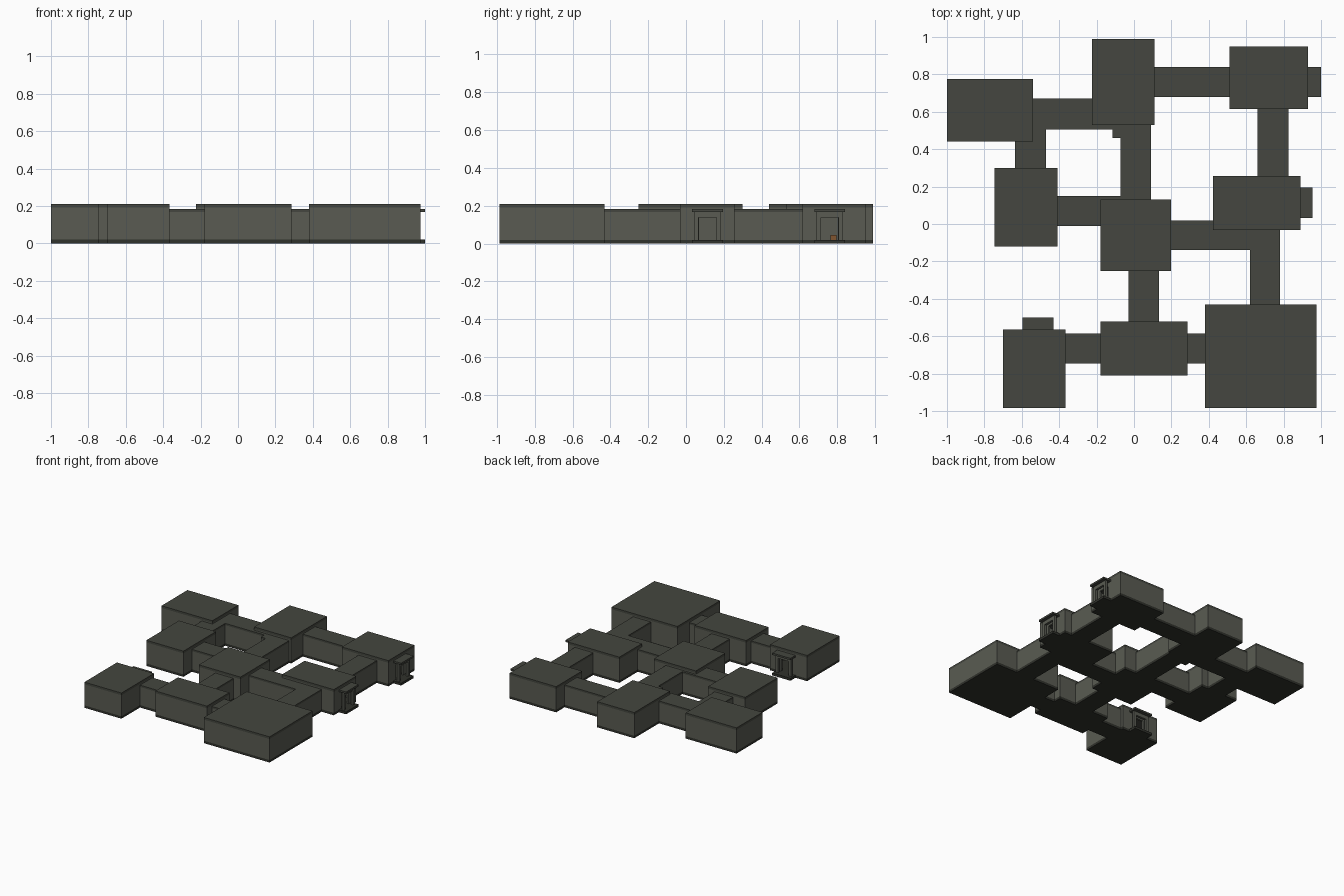
import bpy, bmesh

if "Cube" in bpy.data.objects:
    bpy.data.objects.remove(bpy.data.objects["Cube"])

T = 0.015                                   # wall thickness
Z_FLOOR, Z_LOW, Z_CORR, Z_WALL, Z_TOP = 0.02, 0.168, 0.183, 0.192, 0.21

# rooms: x0, x1, y0, y1
ROOMS = [(-1.0, -.54, .44, .775), (-.225, .11, .53, .99), (.51, .93, .615, .95),
         (-.745, -.41, -.12, .30), (-.18, .197, -.25, .13), (.423, .89, -.033, .257),
         (-.70, -.365, -.985, -.565), (-.18, .285, -.81, -.52), (.38, .975, -.985, -.43)]
# corridors: x0, x1, y0, y1, direction of travel ('' = solid corner filler)
CORRIDORS = [(-.54, -.115, .505, .67, 'x'), (-.635, -.47, .30, .505, 'y'),
             (.11, .51, .68, .84, 'x'), (.66, .825, .257, .615, 'y'),
             (-.072, .092, .13, .53, 'y'), (-.115, -.072, .46, .53, ''),
             (-.41, -.072, -.01, .15, 'x'), (.197, .75, -.14, .02, 'x'),
             (.62, .78, -.43, -.033, 'y'), (-.03, .133, -.52, -.25, 'y'),
             (-.365, -.18, -.745, -.585, 'x'), (.285, .38, -.745, -.585, 'x')]
# exits: open porches outside an outer door
EXITS = [(.93, 1.0, .68, .84, 'x'), (.89, .955, .033, .195, 'x'),
         (-.595, -.43, -.565, -.50, 'y')]


def material(name, c):
    m = bpy.data.materials.new(name)
    m.diffuse_color = (*c, 1)
    m.use_nodes = True
    m.node_tree.nodes["Principled BSDF"].inputs["Base Color"].default_value = m.diffuse_color
    return m


WALL = material("wall_stone", (.10, .105, .085))
ROOF = material("roof_stone", (.058, .062, .05))
FLOOR = material("floor_stone", (.03, .032, .025))
WOOD = material("wood", (.22, .09, .03))


def grow(r, dx, dy):
    return (r[0] - dx, r[1] + dx, r[2] - dy, r[3] + dy)


def passage(c, side):
    return grow(c, T + .001, -side) if c[4] == 'x' else grow(c, -side, T + .001)


def inside(rects, x, y):
    return any(r[0] < x < r[1] and r[2] < y < r[3] for r in rects)


ROOM_IN = [grow(r, -T, -T) for r in ROOMS]
PASS_IN = [passage(c, T) for c in CORRIDORS if c[4]]
DOOR_IN = [passage(e, .035) for e in EXITS]


def finish(bm, name, mat):
    me = bpy.data.meshes.new(name)
    bm.to_mesh(me)
    bm.free()
    me.materials.append(mat)
    ob = bpy.data.objects.new(name, me)
    bpy.context.collection.objects.link(ob)
    return ob


def box(name, x0, x1, y0, y1, z0, z1, mat):
    bm = bmesh.new()
    bmesh.ops.create_cube(bm, size=1)
    for v in bm.verts:
        v.co = ((x0 + x1) / 2 + v.co.x * (x1 - x0), (y0 + y1) / 2 + v.co.y * (y1 - y0),
                (z0 + z1) / 2 + v.co.z * (z1 - z0))
    return finish(bm, name, mat)


def plan_solid(name, rects, zs, test, mat):
    """Skin every cell of the plan grid where test(x, y, z) is true."""
    axes = [sorted({round(v, 4) for r in rects for v in r[0:2]}),
            sorted({round(v, 4) for r in rects for v in r[2:4]}), zs]
    n = [len(a) - 1 for a in axes]
    mid = lambda a, i: (axes[a][i] + axes[a][i + 1]) / 2
    full = {(i, j, k) for i in range(n[0]) for j in range(n[1]) for k in range(n[2])
            if test(mid(0, i), mid(1, j), mid(2, k))}
    bm = bmesh.new()
    for c in full:
        for a in range(3):
            for s in (0, 1):
                nb = list(c)
                nb[a] += 2 * s - 1
                if tuple(nb) in full:
                    continue
                b, d = (a + 1) % 3, (a + 2) % 3
                quad = []
                for p, q in ((0, 0), (1, 0), (1, 1), (0, 1)):
                    co = [0, 0, 0]
                    co[a], co[b], co[d] = axes[a][c[a] + s], axes[b][c[b] + p], axes[d][c[d] + q]
                    quad.append(bm.verts.new(co))
                bm.faces.new(quad if s else quad[::-1])
    bmesh.ops.remove_doubles(bm, verts=bm.verts, dist=1e-5)
    bmesh.ops.dissolve_limit(bm, angle_limit=.01, verts=bm.verts, edges=bm.edges)
    return finish(bm, name, mat)


# floor slab under everything
plan_solid("floor", ROOMS + CORRIDORS + EXITS, [0, Z_FLOOR],
           lambda x, y, z: inside(ROOMS + CORRIDORS + EXITS, x, y), FLOOR)


# walls with doorways where passages meet rooms
def is_wall(x, y, z):
    if inside(ROOM_IN, x, y):
        return False
    opened = z < Z_LOW and inside(PASS_IN, x, y) or z < .14 and inside(DOOR_IN, x, y)
    if inside(ROOMS, x, y):
        return not opened
    return z < Z_LOW and inside(CORRIDORS, x, y) and not opened


plan_solid("walls", ROOMS + CORRIDORS + ROOM_IN + PASS_IN + DOOR_IN,
           [Z_FLOOR, .14, Z_LOW, Z_WALL], is_wall, WALL)

# roofs: low ones over corridors and porches, high ones over rooms
plan_solid("corridor_roof", ROOMS + CORRIDORS + EXITS, [Z_LOW, Z_CORR],
           lambda x, y, z: inside(CORRIDORS + EXITS, x, y) and not inside(ROOMS, x, y), ROOF)
for i, r in enumerate(ROOMS):
    box(f"room_roof_{i}", *r, Z_WALL, Z_TOP, ROOF)

# free-standing door frames in the porches
for i, (x0, x1, y0, y1, d) in enumerate(EXITS):
    lo, hi, out = (y0, y1, x1) if d == 'x' else (x0, x1, y1)
    m = (lo + hi) / 2
    for part, a, b, z0, z1 in (("post_l", m - .07, m - .047, Z_FLOOR, Z_LOW),
                               ("post_r", m + .047, m + .07, Z_FLOOR, Z_LOW),
                               ("lintel", m - .047, m + .047, .138, Z_LOW)):
        rect = (out - .045, out - .027, a, b) if d == 'x' else (a, b, out - .045, out - .027)
        box(f"door_{part}_{i}", *rect, z0, z1, WALL)

# small chest standing in the far right room
box("chest", .60, .64, .765, .795, Z_FLOOR, .045, WOOD)
